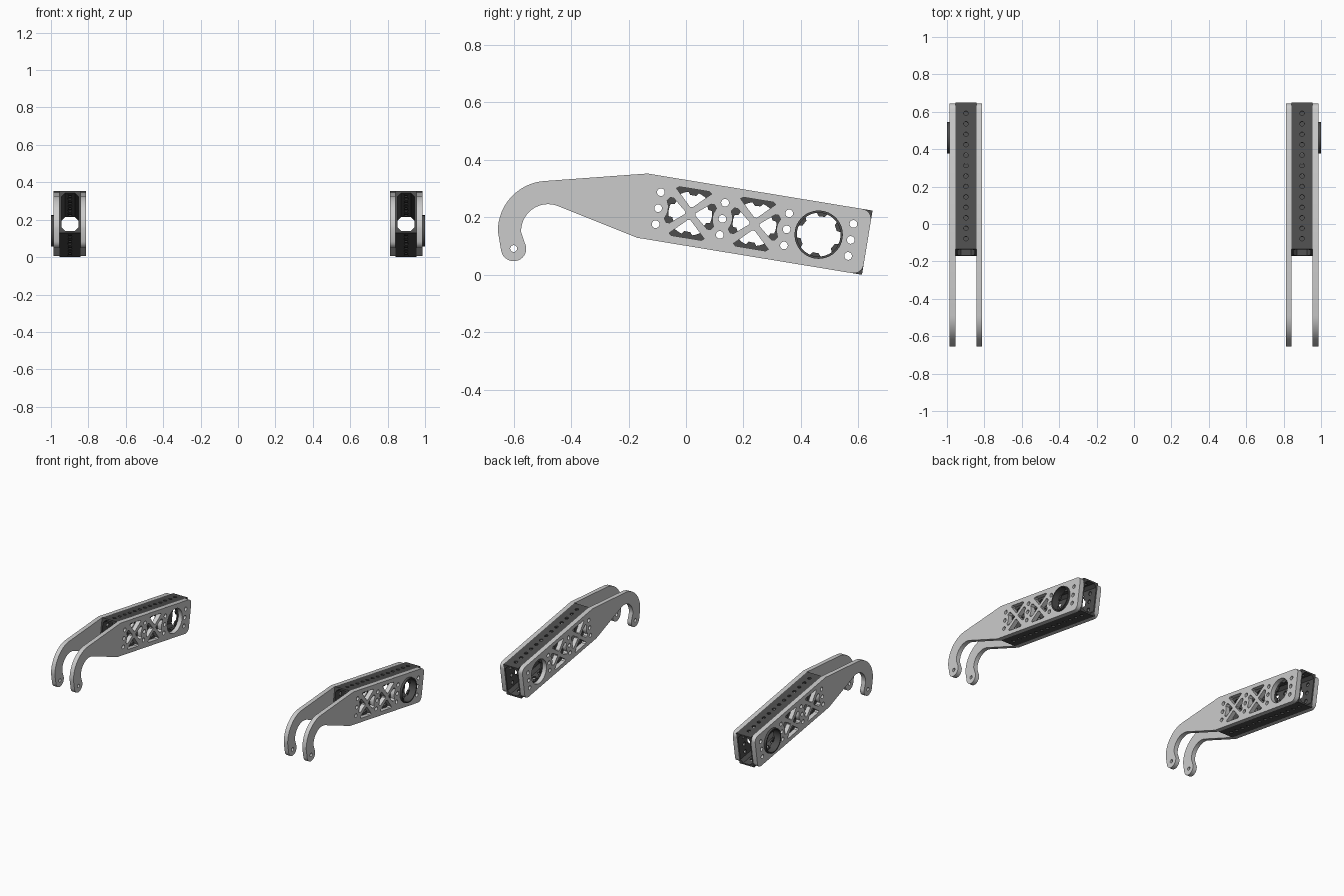
import bpy, bmesh
from math import sin, cos, pi, radians
from mathutils import Matrix, Vector

if "Cube" in bpy.data.objects:
    bpy.data.objects.remove(bpy.data.objects["Cube"])

A = radians(9.35)                      # downward tilt of the arm
S = 0.1132                             # tube width; height is 2S, length 7S
L = 0.794
WALL = 0.0105
ARM_X = 0.8985
P0 = Vector((0, -0.1525, 0.241))       # centre of the tube's front end
U = Vector((0, cos(A), -sin(A)))       # along the tube
V = Vector((0, sin(A), cos(A)))        # across the tube, upwards
X = Vector((1, 0, 0))

dark = bpy.data.materials.new("dark_metal")
dark.diffuse_color = (0.075, 0.075, 0.075, 1)
dark.use_nodes = True
dark.node_tree.nodes["Principled BSDF"].inputs["Base Color"].default_value = dark.diffuse_color


def arc(cx, cy, r, a0, a1, n):
    return [(cx + r * cos(radians(a0 + (a1 - a0) * i / n)),
             cy + r * sin(radians(a0 + (a1 - a0) * i / n))) for i in range(n + 1)]


def circle(cx, cy, r, n=24):
    return arc(cx, cy, r, 0, 360, n)[:-1]


def slab(name, loops, origin, ax, ay, thick, mat=None):
    """Flat part: first loop is the outline, the others are holes."""
    cu = bpy.data.curves.new(name + "_profile", 'CURVE')
    cu.dimensions = '2D'
    cu.fill_mode = 'BOTH'
    cu.extrude = thick / 2
    for pts in loops:
        sp = cu.splines.new('POLY')
        sp.points.add(len(pts) - 1)
        for p, (x, y) in zip(sp.points, pts):
            p.co = (x, y, 0, 1)
        sp.use_cyclic_u = True
    tmp = bpy.data.objects.new(name + "_tmp", cu)
    bpy.context.collection.objects.link(tmp)
    dg = bpy.context.evaluated_depsgraph_get()
    me = bpy.data.meshes.new_from_object(tmp.evaluated_get(dg))
    bpy.data.objects.remove(tmp)
    m = Matrix((ax, ay, ax.cross(ay))).transposed().to_4x4()
    m.translation = origin
    me.transform(m)
    bm = bmesh.new()
    bm.from_mesh(me)
    bmesh.ops.remove_doubles(bm, verts=bm.verts, dist=1e-5)
    bmesh.ops.recalc_face_normals(bm, faces=bm.faces)
    bm.to_mesh(me)
    bm.free()
    me.materials.clear()
    if mat:
        me.materials.append(mat)
    ob = bpy.data.objects.new(name, me)
    bpy.context.collection.objects.link(ob)
    bpy.ops.object.select_all(action='DESELECT')
    ob.select_set(True)
    bpy.context.view_layer.objects.active = ob
    bpy.ops.object.shade_smooth_by_angle(angle=radians(30))
    return ob


def local(pts):
    out = []
    for y, z in pts:
        d = Vector((0, y, z)) - P0
        out.append((d.dot(U), d.dot(V)))
    return out


# Hole layout shared by plates and tube
bolt_holes = [circle((0.5 + 2 * i) * S, j * S / 2, 0.0135, 16)
              for i in range(4) for j in (-1, 0, 1)]
centres = [1.5 * S, 3.5 * S, 5.5 * S]

# Hooked side plate outline
r = 0.035
outline = [(0, -S)]
outline += arc(L - r, -S + r, r, -90, 0, 6) + arc(L - r, S - r, r, 0, 90, 6)
outline += [(0, S)]
outline += local(arc(-0.48, 0.152, 0.175, 93, 180, 20)
                 + arc(-0.60, 0.0915, 0.044, 190, 368, 14)
                 + arc(-0.48, 0.152, 0.094, 182, 70, 18))

# Cross-braced pockets between the bolt columns
top = [(-0.053, 0.086), (-0.062, 0.079), (-0.005, 0.023),
       (0.005, 0.023), (0.062, 0.079), (0.053, 0.086)]
side = [(0.018, -0.004), (0.018, 0.004), (0.066, 0.044), (0.078, 0.044),
        (0.087, 0.032), (0.08, 0.015), (0.078, 0), (0.08, -0.015),
        (0.087, -0.032), (0.078, -0.044), (0.066, -0.044)]
pockets = []
for c in centres[:2]:
    for s in (-1, 1):
        pockets.append([(c + x, s * y) for x, y in top])
        pockets.append([(c + s * x, y) for x, y in side])
pivot_hole = local(circle(-0.60, 0.0915, 0.012, 16))
plate_loops = [outline, pivot_hole] + bolt_holes + pockets \
    + [circle(centres[2], 0, 0.083, 48)]


# Tube openings: round with six inward tabs
def tabbed(cx):
    pts = []
    for k in range(6):
        a = 30 + 60 * k
        pts += arc(cx, 0, 0.064, a - 9, a + 9, 3)
        pts += arc(cx, 0, 0.076, a + 14, a + 46, 6)
    return pts


side_loops = [[(0, -S), (L, -S), (L, S), (0, S)]] + bolt_holes \
    + [tabbed(c) for c in centres]
hw = S / 2 - WALL
cap_loops = [[(0, -hw), (L, -hw), (L, hw), (0, hw)]] \
    + [circle((i + 1) * S / 2, 0, 0.012, 16) for i in range(13)]

for sx, tag in ((-1, "left"), (1, "right")):
    mid = P0 + X * sx * ARM_X
    for s, where in ((-1, "a"), (1, "b")):
        # Side plates
        slab(f"{tag}_hook_plate_{where}", plate_loops,
             mid + X * s * (S / 2 + 0.015), U, V, 0.03)
        # Tube walls
        slab(f"{tag}_tube_side_{where}", side_loops,
             mid + X * s * (S / 2 - WALL / 2), U, V, WALL, dark)
        slab(f"{tag}_tube_cap_{where}", cap_loops,
             mid + V * s * (S - WALL / 2), U, X, WALL, dark)
        # Thickened inner corners of the tube
        for t in (-1, 1):
            x, y, f = t * hw, s * (S - WALL), 0.02
            slab(f"{tag}_tube_corner_{where}{'a' if t < 0 else 'b'}",
                 [[(x, y), (x - t * f, y), (x, y - s * f)]],
                 mid + U * L / 2, X, V, L, dark)
    # Bearing ring through the outer plate
    x0, x1 = ARM_X + S / 2, 1.0
    slab(f"{tag}_bearing_ring",
         [circle(centres[2], 0, 0.084, 48), circle(centres[2], 0, 0.076, 48)],
         P0 + X * sx * (x0 + x1) / 2, U, V, x1 - x0, dark)
